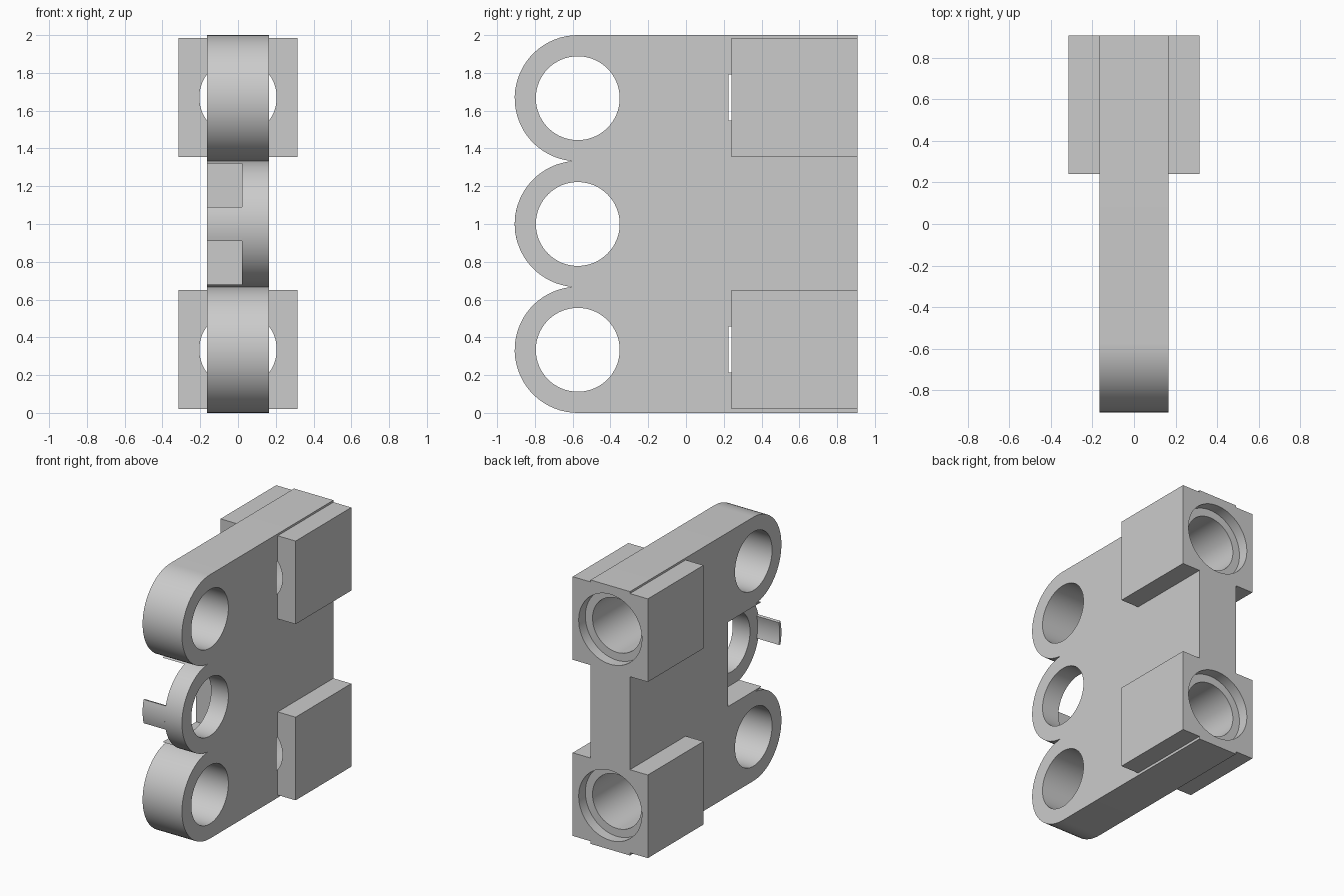
import bpy
import bmesh
from math import sin, cos, pi, acos, asin
from mathutils import Matrix

if "Cube" in bpy.data.objects:
    bpy.data.objects.remove(bpy.data.objects["Cube"], do_unlink=True)

HALF = 0.165            # half thickness of the plate
BACK = 0.907            # rear face
RING_Y, RING_R, HOLE_R = -0.573, 0.334, 0.222
RING_Z = [RING_R, 1.0, 2.0 - RING_R]
SOCKET_Z = [0.335, 1.67]
RECESS_X = 0.02

grey = bpy.data.materials.new("light grey")
grey.use_nodes = True
colour = (0.6, 0.6, 0.6, 1)
grey.diffuse_color = colour
grey.node_tree.nodes["Principled BSDF"].inputs["Base Color"].default_value = colour


def finish(name, bm):
    bmesh.ops.recalc_face_normals(bm, faces=bm.faces)
    mesh = bpy.data.meshes.new(name)
    bm.to_mesh(mesh)
    bm.free()
    mesh.materials.append(grey)
    obj = bpy.data.objects.new(name, mesh)
    bpy.context.collection.objects.link(obj)
    return obj


def box(name, x0, x1, y0, y1, z0, z1):
    bm = bmesh.new()
    bmesh.ops.create_cube(bm, size=1)
    bmesh.ops.scale(bm, vec=(x1 - x0, y1 - y0, z1 - z0), verts=bm.verts)
    bmesh.ops.translate(bm, vec=((x0 + x1) / 2, (y0 + y1) / 2, (z0 + z1) / 2), verts=bm.verts)
    return finish(name, bm)


def cylinder(name, axis, radius, length, centre):
    bm = bmesh.new()
    turn = Matrix.Rotation(pi / 2, 4, "Y" if axis == "X" else "X")
    bmesh.ops.create_cone(bm, cap_ends=True, segments=64, radius1=radius, radius2=radius,
                          depth=length, matrix=Matrix.Translation(centre) @ turn)
    return finish(name, bm)


def extrude_profile(name, points, x0, x1):
    """Side profile of (y, z) points swept along x."""
    bm = bmesh.new()
    face = bm.faces.new([bm.verts.new((x0, y, z)) for y, z in points])
    swept = bmesh.ops.extrude_face_region(bm, geom=[face])["geom"]
    verts = [g for g in swept if isinstance(g, bmesh.types.BMVert)]
    bmesh.ops.translate(bm, vec=(x1 - x0, 0, 0), verts=verts)
    return finish(name, bm)


def combine(target, other, operation):
    other.hide_render = True
    mod = target.modifiers.new("cut", "BOOLEAN")
    mod.operation = operation
    mod.solver = "EXACT"
    mod.object = other
    bpy.context.view_layer.objects.active = target
    bpy.ops.object.modifier_apply(modifier=mod.name)
    bpy.data.objects.remove(other, do_unlink=True)


def arc(z, radius, a0, a1, steps):
    """Arc bulging to the front; angle is measured from the front, upwards."""
    angles = [a0 + (a1 - a0) * i / steps for i in range(steps + 1)]
    return [(RING_Y - radius * cos(a), z + radius * sin(a)) for a in angles]


# Plate with three rounded lobes along the front
cusp = pi / 2 - acos((RING_Z[1] - RING_Z[0]) / 2 / RING_R)
outline = [(BACK, 0)]
for i, z in enumerate(RING_Z):
    start = -pi / 2 if i == 0 else -cusp
    end = pi / 2 if i == 2 else cusp
    points = arc(z, RING_R, start, end, 32)
    outline += points if i == 0 else points[1:]
outline.append((BACK, 2))
body = extrude_profile("body_plate", outline, -HALF, HALF)

# Recess thinning the middle lobe from one side
combine(body, box("recess_cutter", -0.5, RECESS_X, -1.2, -0.265, 0.68, 1.32), "DIFFERENCE")

# Cross holes through the lobes
for z in RING_Z:
    combine(body, cylinder("hole_cutter", "X", HOLE_R, 1, (0, RING_Y, z)), "DIFFERENCE")

# Rear socket blocks, each with a bore and a wider rim
for z in SOCKET_Z:
    combine(body, box("socket_block", -0.315, 0.315, 0.24, BACK, z - 0.315, z + 0.315), "UNION")
for z in SOCKET_Z:
    combine(body, cylinder("bore_cutter", "Y", 0.205, 1, (0, 0.725, z)), "DIFFERENCE")
    combine(body, cylinder("rim_cutter", "Y", 0.265, 0.4, (0, BACK + 0.12, z)), "DIFFERENCE")

# Thin curved tab in front of the recess
tilt = asin(0.09 / RING_R)
tab_profile = arc(1, RING_R, -tilt, tilt, 8) + arc(1, RING_R - 0.02, tilt, -tilt, 8)
tab = extrude_profile("front_tab", tab_profile, -HALF, RECESS_X)

# Smooth the round walls, keep the edges crisp
bpy.ops.object.select_all(action="DESELECT")
for obj in (body, tab):
    obj.select_set(True)
bpy.context.view_layer.objects.active = body
bpy.ops.object.shade_smooth_by_angle(angle=pi / 6)
